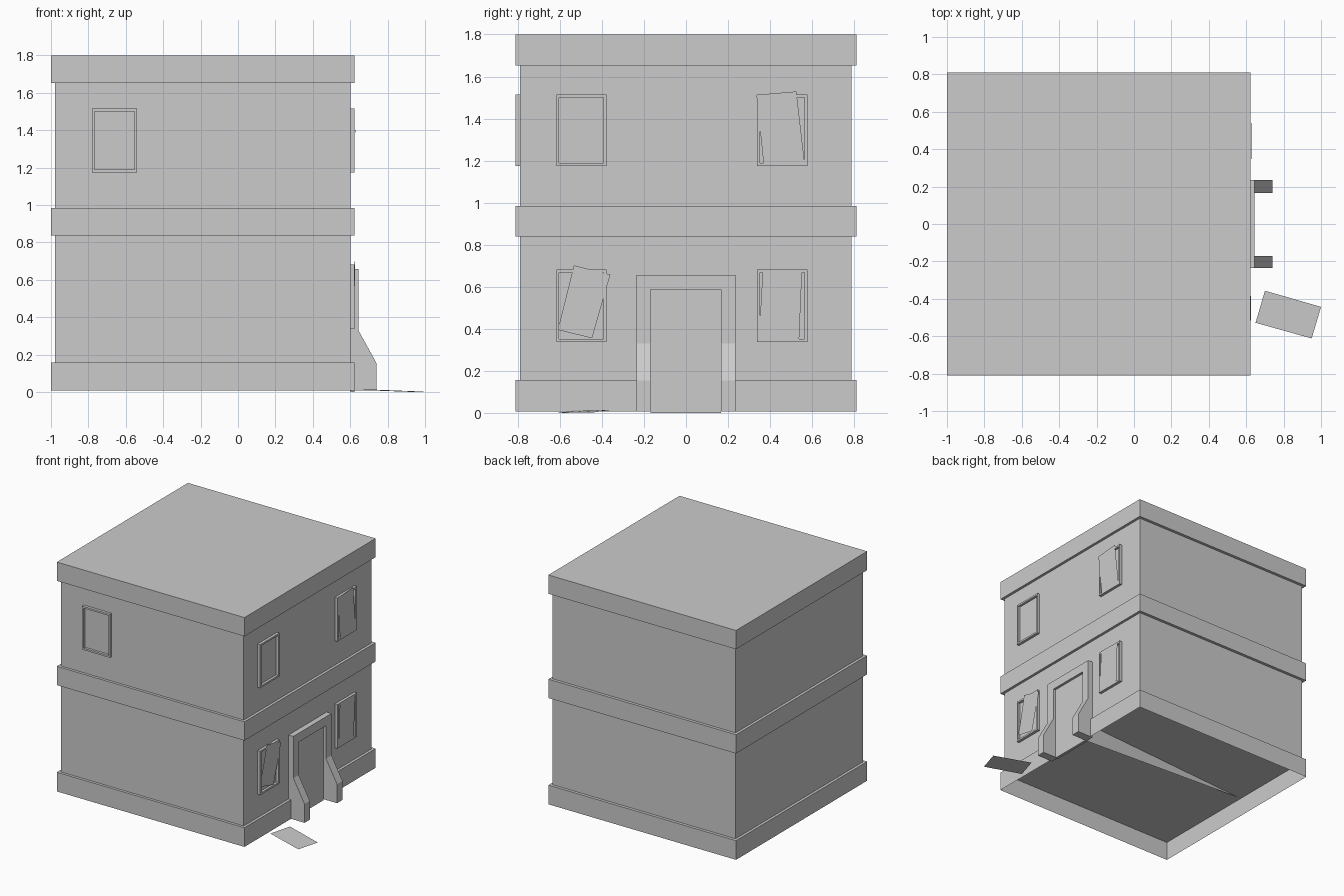
import bpy
import bmesh

if "Cube" in bpy.data.objects:
    bpy.data.objects.remove(bpy.data.objects["Cube"])


def mesh(name, verts, faces):
    me = bpy.data.meshes.new(name)
    me.from_pydata(verts, [], faces)
    bm = bmesh.new()
    bm.from_mesh(me)
    bmesh.ops.recalc_face_normals(bm, faces=bm.faces)
    bm.to_mesh(me)
    bm.free()
    ob = bpy.data.objects.new(name, me)
    bpy.context.collection.objects.link(ob)
    return ob


def box(name, x0, x1, y0, y1, z0, z1, bottom=True, top=True):
    v = [(x, y, z) for z in (z0, z1) for x, y in ((x0, y0), (x1, y0), (x1, y1), (x0, y1))]
    f = [(i, (i + 1) % 4, (i + 1) % 4 + 4, i + 4) for i in range(4)]
    if bottom:
        f.append((3, 2, 1, 0))
    if top:
        f.append((4, 5, 6, 7))
    return mesh(name, v, f)


def prism(name, profile, y0, y1):
    """Extrude an x/z profile along y."""
    n = len(profile)
    v = [(x, y, z) for y in (y0, y1) for x, z in profile]
    f = [(i, (i + 1) % n, (i + 1) % n + n, i + n) for i in range(n)]
    return mesh(name, v, f + [tuple(range(n)), tuple(range(n, 2 * n))])


def window(name, place, u0, u1, z0, z1, depth=0.022, rim=0.014):
    """Rim standing off the wall; place(u, d, z) maps to world."""
    rings = [(0, 0), (0, depth), (rim, depth), (rim, 0.003)]
    v = []
    for inset, d in rings:
        a, b, c, e = u0 + inset, u1 - inset, z0 + inset, z1 - inset
        v += [place(a, d, c), place(b, d, c), place(b, d, e), place(a, d, e)]
    f = [(4 * r + i, 4 * r + (i + 1) % 4, 4 * r + 4 + (i + 1) % 4, 4 * r + 4 + i)
         for r in range(3) for i in range(4)]
    return mesh(name, v, f + [(12, 13, 14, 15)])


def on_right(u, d, z):
    return (0.602 + d, u, z)


def on_front(u, d, z):
    return (u, -0.789 - d, z)


# Walls and the three projecting bands; the base band is open underneath
box("walls", -0.979, 0.602, -0.789, 0.787, 0.157, 1.655, bottom=False, top=False)
box("base_band", -1.0, 0.623, -0.81, 0.81, 0.007, 0.157, bottom=False)
box("floor_band", -1.0, 0.623, -0.81, 0.81, 0.838, 0.985)
box("roof_band", -1.0, 0.623, -0.81, 0.81, 1.653, 1.80)

# Sliver running under the floor from the doorway to the back wall
mesh("underfloor_brace", [(.62, .167, .005), (.62, .167, .157), (-.979, .05, .157)], [(0, 1, 2)])

# Windows
for label, z0, z1 in (("lower", 0.338, 0.682), ("upper", 1.175, 1.515)):
    window(label + "_window_left", on_right, -0.617, -0.378, z0, z1)
    window(label + "_window_right", on_right, 0.337, 0.577, z0, z1)
window("front_window", on_front, -0.781, -0.540, 1.175, 1.515)

# Loose boards hanging in the windows, and one fallen on the ground
boards = {
    "upper_board": [(.628, .335, 1.513), (.628, .525, 1.529), (.625, .565, 1.183), (.625, .37, 1.175)],
    "lower_board_left": [(.624, -.533, .702), (.626, -.360, .658), (.620, -.447, .355), (.614, -.61, .395)],
    "lower_board_right": [(.626, .365, .684), (.625, .552, .68), (.625, .538, .343), (.626, .347, .347)],
    "fallen_board": [(.70, -.357, .014), (1.0, -.443, .002), (.95, -.612, .0), (.65, -.528, .011)],
}
for name, corners in boards.items():
    mesh(name, corners, [(0, 1, 2, 3)])

# Doorway: jambs that flare into buttresses, lintel and recessed door
jamb = [(.602, .007), (.74, .007), (.74, .155), (.644, .33), (.644, .657), (.602, .657)]
prism("door_jamb_left", jamb, -0.235, -0.17)
prism("door_jamb_right", jamb, 0.167, 0.235)
box("door_lintel", 0.602, 0.644, -0.17, 0.167, 0.587, 0.657)
box("door", 0.602, 0.624, -0.17, 0.167, 0.0, 0.587)
